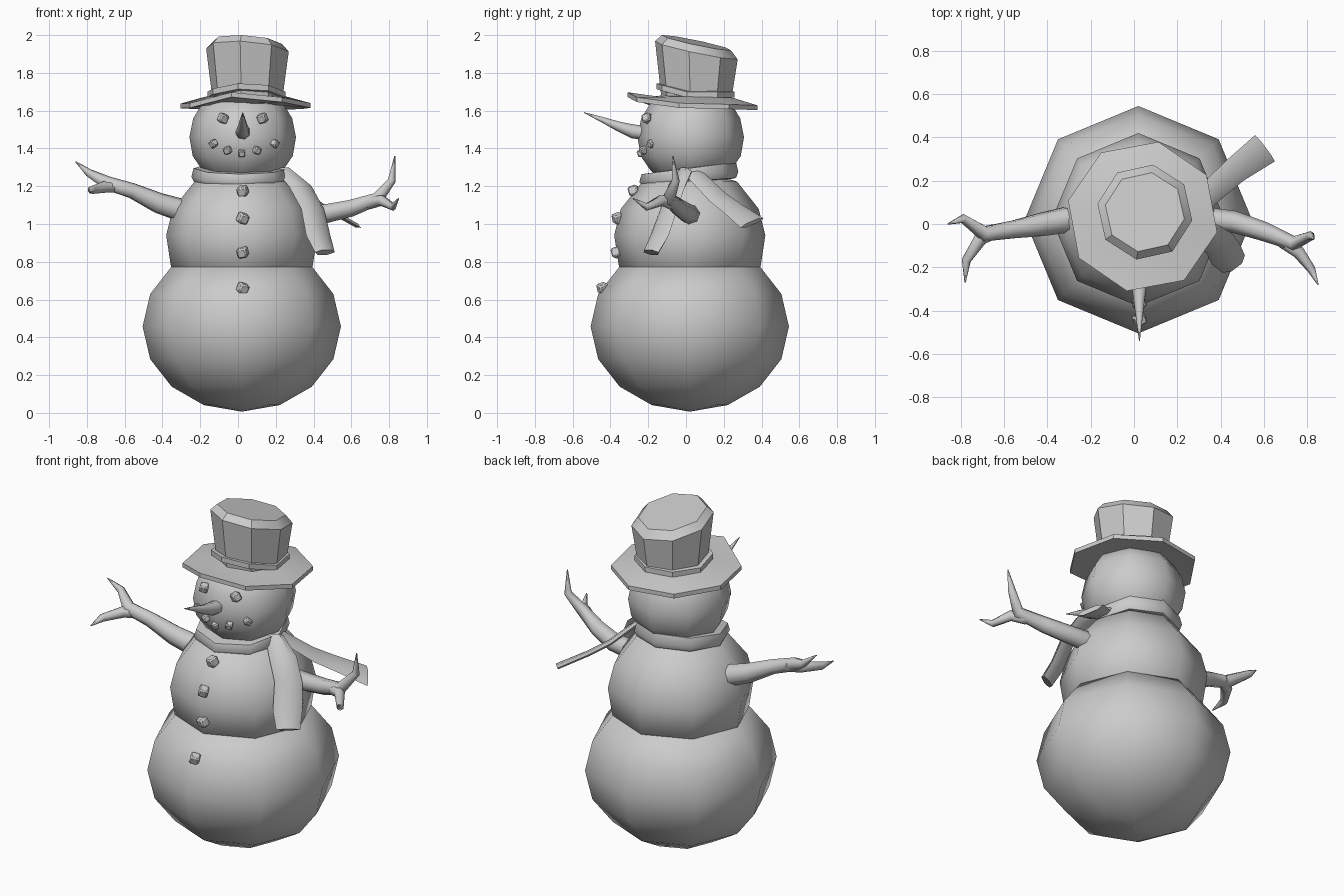
import bpy
import math
from mathutils import Vector

cube = bpy.data.objects.get("Cube")
if cube:
    bpy.data.objects.remove(cube, do_unlink=True)

grey = bpy.data.materials.new("plain grey")
grey.use_nodes = True
grey.diffuse_color = (0.6, 0.6, 0.6, 1)
grey.node_tree.nodes["Principled BSDF"].inputs["Base Color"].default_value = (0.6, 0.6, 0.6, 1)

CX, CY = 0.02, 0.02


def finish(obj, name, angle):
    obj.name = name
    obj.data.materials.clear()
    obj.data.materials.append(grey)
    bpy.ops.object.select_all(action="DESELECT")
    obj.select_set(True)
    bpy.context.view_layer.objects.active = obj
    bpy.ops.object.mode_set(mode="EDIT")
    bpy.ops.mesh.select_all(action="SELECT")
    bpy.ops.mesh.normals_make_consistent(inside=False)
    bpy.ops.object.mode_set(mode="OBJECT")
    bpy.ops.object.shade_smooth_by_angle(angle=math.radians(angle))
    return obj


def loft(name, rings, angle=50, loop=False):
    """Skin a list of equal rings; either cap the ends or join last to first."""
    n, m = len(rings[0]), len(rings)
    verts = [p for ring in rings for p in ring]
    faces = []
    for i in range(m if loop else m - 1):
        a, b = i * n, (i + 1) % m * n
        faces += [(a + j, a + (j + 1) % n, b + (j + 1) % n, b + j) for j in range(n)]
    if not loop:
        faces += [tuple(range(n)), tuple(range((m - 1) * n, m * n))]
    mesh = bpy.data.meshes.new(name)
    mesh.from_pydata(verts, [], faces)
    obj = bpy.data.objects.new(name, mesh)
    bpy.context.collection.objects.link(obj)
    return finish(obj, name, angle)


def lathe(name, profile, center=(CX, CY), phase=0, lift=None, angle=50, loop=False):
    """Eight-sided turned shape; lift(x, y, row) shifts the height of each point."""
    rings = []
    for row, (r, z) in enumerate(profile):
        ring = []
        for k in range(8):
            a = math.radians(phase + 45 * k)
            x, y = r * math.cos(a), r * math.sin(a)
            dz = lift(x, y, row) if lift else 0
            ring.append((center[0] + x, center[1] + y, z + dz))
        rings.append(ring)
    return loft(name, rings, angle, loop)


def tube(name, path, sides=7):
    """Tapered limb through (x, y, z, radius) points."""
    pts = [Vector(p[:3]) for p in path]
    rings = []
    for i, p in enumerate(pts):
        d = (pts[min(i + 1, len(pts) - 1)] - pts[max(i - 1, 0)]).normalized()
        u = d.cross(Vector((0, 0.3, 1))).normalized()
        v = d.cross(u)
        turn = [2 * math.pi * k / sides for k in range(sides)]
        rings.append([p + path[i][3] * (u * math.cos(t) + v * math.sin(t)) for t in turn])
    return loft(name, rings, 60)


def ribbon(name, path, across, thick):
    """Flat strip through (x, y, z, half width) points."""
    pts = [Vector(p[:3]) for p in path]
    w = Vector(across).normalized()
    rings = []
    for i, p in enumerate(pts):
        d = (pts[min(i + 1, len(pts) - 1)] - pts[max(i - 1, 0)]).normalized()
        side, up = w * path[i][3], d.cross(w).normalized() * thick
        rings.append([p - side, p - side * 0.5 + up, p + side * 0.5 + up,
                      p + side, p + side * 0.5 - up, p - side * 0.5 - up])
    return loft(name, rings, 40)


# Snow body
steps = [math.pi * k / 8 for k in range(7)]
lathe("lower_ball", [(max(0.525 * math.sin(t), 0.002), 0.457 - 0.45 * math.cos(t)) for t in steps], angle=80)
lathe("middle_ball", [(0.3, 0.72), (0.375, 0.775), (0.4, 0.94), (0.365, 1.08), (0.25, 1.225), (0.1, 1.27)], angle=80)
lathe("head", [(0.12, 1.22), (0.21, 1.28), (0.265, 1.36), (0.282, 1.46), (0.262, 1.56), (0.2, 1.66)],
      (0.025, 0.025), angle=80)

# Hat: the front of the brim and band is turned up
CROWN = (0.05, 0.055)


def turned_up(x, y, row):
    return 0.055 * max(0, -y / 0.34 - 0.7) / 0.3 if y < 0 else -0.012 * y / 0.34


lathe("hat_brim", [(0.17, 1.635), (0.352, 1.615), (0.352, 1.64), (0.22, 1.675), (0.17, 1.68)],
      (0.04, 0.035), -12, turned_up, 35)
lathe("hat_crown", [(0.185, 1.64), (0.222, 1.92), (0.185, 1.96)], CROWN, -10,
      lambda x, y, row: -0.21 * y - 0.07 * x if row else 0, 35)
lathe("hat_band", [(0.17, 1.67), (0.212, 1.67), (0.212, 1.7), (0.17, 1.71)], (0.045, 0.05), -12,
      lambda x, y, row: max(0, -y - 0.06) * 0.3, 35, True)

# Scarf
lathe("scarf_loop", [(0.17, 1.22), (0.25, 1.225), (0.262, 1.25), (0.25, 1.295), (0.17, 1.3)],
      (0.015, 0.015), 0, lambda x, y, row: y * (0.05 + 0.025 * row), 50, True)
ribbon("scarf_front_tail", [(0.24, 0.0, 1.28, 0.05), (0.33, -0.05, 1.2, 0.075), (0.395, -0.09, 1.08, 0.075),
                            (0.425, -0.14, 0.94, 0.08), (0.46, -0.185, 0.85, 0.065)], (0.8, 0.6, 0), 0.025)
ribbon("scarf_back_tail", [(0.24, 0.03, 1.28, 0.05), (0.38, 0.17, 1.14, 0.06), (0.47, 0.25, 1.08, 0.065),
                           (0.605, 0.35, 1.005, 0.08)], (-0.09, 0.12, 0.05), 0.012)

# Carrot nose
tube("nose", [(0.025, -0.2, 1.48, 0.04), (0.025, -0.28, 1.49, 0.038), (0.025, -0.36, 1.518, 0.026),
              (0.025, -0.45, 1.555, 0.014), (0.025, -0.54, 1.59, 0.002)])

# Stick arms with two twigs each
tube("right_arm", [(-0.31, 0.02, 1.075, 0.062), (-0.42, 0.0, 1.11, 0.056), (-0.56, -0.025, 1.175, 0.042),
                   (-0.69, -0.045, 1.215, 0.038), (-0.79, 0.025, 1.27, 0.022), (-0.86, 0.0, 1.33, 0.003)])
tube("right_arm_twig", [(-0.64, -0.03, 1.2, 0.035), (-0.71, -0.07, 1.195, 0.032), (-0.775, -0.17, 1.18, 0.022),
                        (-0.78, -0.27, 1.17, 0.003)])
tube("left_arm", [(0.36, 0.02, 1.05, 0.055), (0.46, 0.01, 1.055, 0.052), (0.6, -0.035, 1.085, 0.046),
                  (0.74, -0.09, 1.135, 0.035), (0.815, -0.055, 1.23, 0.022), (0.83, -0.07, 1.36, 0.003)])
tube("left_arm_twig", [(0.69, -0.08, 1.11, 0.034), (0.76, -0.13, 1.125, 0.03), (0.82, -0.21, 1.09, 0.02),
                       (0.85, -0.28, 1.135, 0.003)])


# Coal lumps
def lump(name, x, y, z, size, spin):
    bpy.ops.mesh.primitive_cube_add(size=size, location=(x, y, z), rotation=(0.35, 0.25 * spin, 0.5 * spin))
    obj = bpy.context.object
    bevel = obj.modifiers.new("chipped edge", "BEVEL")
    bevel.width, bevel.segments = size * 0.15, 1
    finish(obj, name, 20)


for i, (x, z) in enumerate([(-0.08, 1.56), (0.13, 1.56)]):
    lump(f"eye_{i}", x, -0.205, z, 0.046, 1 - 2 * i)
for i, (x, y, z) in enumerate([(-0.13, -0.2, 1.425), (-0.055, -0.225, 1.39), (0.02, -0.24, 1.375),
                               (0.1, -0.225, 1.39), (0.195, -0.185, 1.425)]):
    lump(f"mouth_{i}", x, y, z, 0.036, i - 2)
for i, (y, z) in enumerate([(-0.275, 1.175), (-0.36, 1.03), (-0.365, 0.85), (-0.44, 0.66)]):
    lump(f"button_{i}", 0.025, y, z, 0.052, 1 if i % 2 else -0.7)
